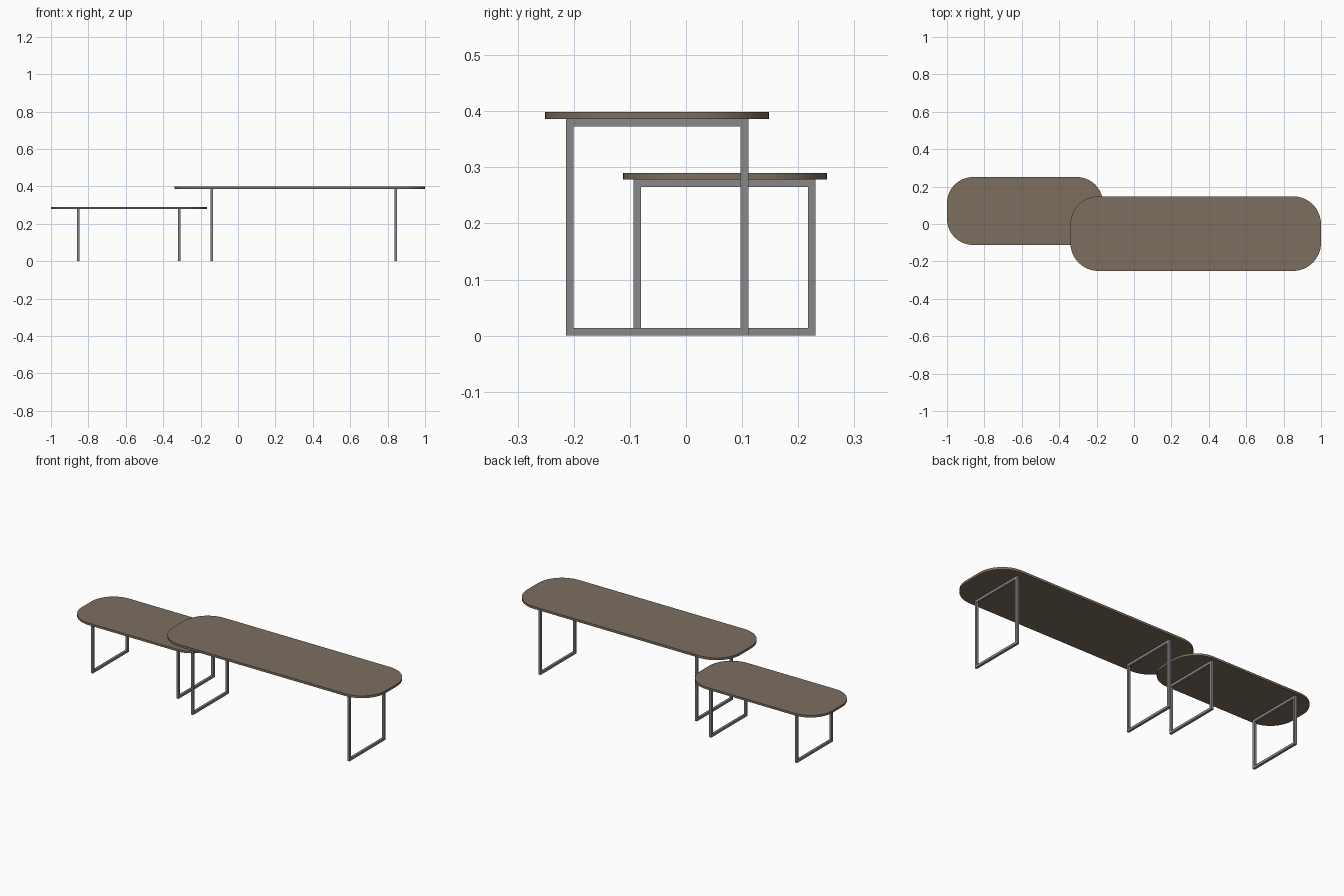
import bpy, bmesh, math

if "Cube" in bpy.data.objects:
    bpy.data.objects.remove(bpy.data.objects["Cube"])


def material(name, color):
    m = bpy.data.materials.new(name)
    m.diffuse_color = (*color, 1)
    m.use_nodes = True
    m.node_tree.nodes["Principled BSDF"].inputs["Base Color"].default_value = m.diffuse_color
    return m


WOOD = material("brown wood", (0.205, 0.158, 0.118))
METAL = material("grey metal", (0.25, 0.25, 0.255))


def finish(bm, name, mat):
    bmesh.ops.recalc_face_normals(bm, faces=bm.faces)
    me = bpy.data.meshes.new(name)
    bm.to_mesh(me)
    bm.free()
    me.materials.append(mat)
    ob = bpy.data.objects.new(name, me)
    bpy.context.collection.objects.link(ob)
    return ob


def extrude(bm, face, vec):
    ext = bmesh.ops.extrude_face_region(bm, geom=[face])
    verts = [v for v in ext["geom"] if isinstance(v, bmesh.types.BMVert)]
    bmesh.ops.translate(bm, verts=verts, vec=vec)


# Rounded rectangular slab
def tabletop(name, x0, x1, y0, y1, z0, z1, r, steps=16):
    bm = bmesh.new()
    corners = [(x1 - r, y1 - r), (x0 + r, y1 - r), (x0 + r, y0 + r), (x1 - r, y0 + r)]
    verts = []
    for i, (cx, cy) in enumerate(corners):
        for s in range(steps + 1):
            a = math.pi / 2 * (i + s / steps)
            verts.append(bm.verts.new((cx + r * math.cos(a), cy + r * math.sin(a), z0)))
    extrude(bm, bm.faces.new(verts), (0, 0, z1 - z0))
    ob = finish(bm, name, WOOD)
    bpy.context.view_layer.objects.active = ob
    ob.select_set(True)
    bpy.ops.object.shade_smooth_by_angle(angle=math.radians(30))
    ob.select_set(False)


# Closed rectangular leg loop of square bar
def leg_frame(name, x, y0, y1, z1, t=0.0135):
    bm = bmesh.new()
    h = x - t / 2
    outer = [bm.verts.new((h, y, z)) for y, z in ((y0, 0), (y1, 0), (y1, z1), (y0, z1))]
    inner = [bm.verts.new((h, y, z)) for y, z in
             ((y0 + t, t), (y1 - t, t), (y1 - t, z1 - t), (y0 + t, z1 - t))]
    faces = [bm.faces.new((outer[i], outer[(i + 1) % 4], inner[(i + 1) % 4], inner[i]))
             for i in range(4)]
    ext = bmesh.ops.extrude_face_region(bm, geom=faces)
    moved = [v for v in ext["geom"] if isinstance(v, bmesh.types.BMVert)]
    bmesh.ops.translate(bm, verts=moved, vec=(t, 0, 0))
    finish(bm, name, METAL)


# Tall long table
tabletop("tall_table_top", -0.34, 1.0, -0.251, 0.148, 0.386, 0.399, 0.15)
leg_frame("tall_table_left_leg", -0.14, -0.214, 0.111, 0.386)
leg_frame("tall_table_right_leg", 0.844, -0.214, 0.111, 0.386)

# Low short table
tabletop("low_table_top", -1.0, -0.166, -0.112, 0.251, 0.278, 0.29, 0.14)
leg_frame("low_table_left_leg", -0.853, -0.094, 0.231, 0.278)
leg_frame("low_table_right_leg", -0.314, -0.094, 0.231, 0.278)
